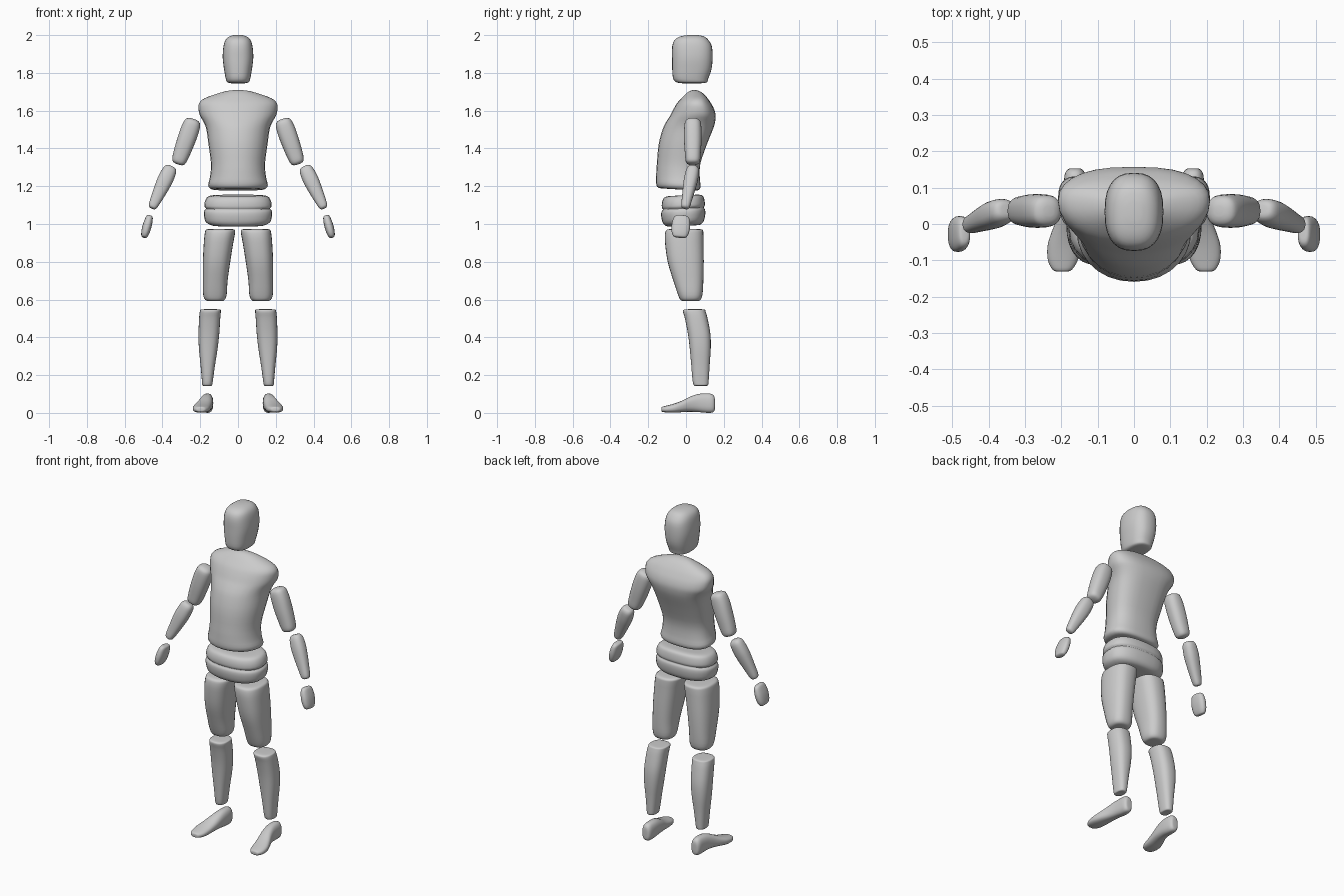
import bpy, bmesh, math
from mathutils import Vector, Matrix

SEG = 28
grey = bpy.data.materials.new("plain grey")
grey.diffuse_color = (0.6, 0.6, 0.6, 1)


def spline(rows, sub=3):
    """Catmull-Rom refinement of a list of equal-length rows."""
    out = []
    for i in range(len(rows) - 1):
        a, b, c, d = (rows[max(0, min(len(rows) - 1, i + k))] for k in (-1, 0, 1, 2))
        for s in range(sub):
            t = s / sub
            out.append([0.5 * (2 * q + (r - p) * t + (2 * p - 5 * q + 4 * r - w) * t * t
                               + (3 * q - p - 3 * r + w) * t ** 3)
                        for p, q, r, w in zip(a, b, c, d)])
    return out + [rows[-1]]


def power(v, n):
    return math.copysign(abs(v) ** (2 / n), v)


def skin(name, rings, angle=50):
    bm = bmesh.new()
    loops = [[bm.verts.new(p) for p in ring] for ring in rings]
    for a, b in zip(loops, loops[1:]):
        for i in range(SEG):
            j = (i + 1) % SEG
            bm.faces.new((a[i], a[j], b[j], b[i]))
    bm.faces.new(loops[0])
    bm.faces.new(loops[-1])
    bmesh.ops.recalc_face_normals(bm, faces=bm.faces)
    me = bpy.data.meshes.new(name)
    bm.to_mesh(me)
    bm.free()
    me.materials.append(grey)
    ob = bpy.data.objects.new(name, me)
    bpy.context.collection.objects.link(ob)
    bpy.ops.object.select_all(action='DESELECT')
    ob.select_set(True)
    bpy.context.view_layer.objects.active = ob
    bpy.ops.object.shade_smooth_by_angle(angle=math.radians(angle))


def loft(name, rows, front=2.3, back=2.3, frame=Matrix(), pair=False, wide=None, tilt=0):
    """Rows are height, x min, x max, y min, y max; wide is the share of depth where it is widest."""
    rings = []
    for h, x0, x1, y0, y1 in spline(rows):
        ring = []
        yc = y0 + (y1 - y0) * (0.5 if wide is None else wide)
        for i in range(SEG):
            a = 2 * math.pi * i / SEG
            c, s = math.cos(a), math.sin(a)
            n = back if s > 0 else front
            y = yc + power(s, n) * ((y1 - yc) if s > 0 else (yc - y0))
            x = (x0 + x1) / 2 + power(c, n) * (x1 - x0) / 2
            lean = tilt * (y - yc) if h < 1.3 else 0
            ring.append(frame @ Vector((x, y, h + lean)))
        rings.append(ring)
    if not pair:
        skin(name, rings)
        return
    skin("left_" + name, rings)
    skin("right_" + name, [[Vector((-p.x, p.y, p.z)) for p in r] for r in rings])


def limb(name, p0, p1, radii, n=2.4):
    """Rounded arm segment between two points; radii are share, width, depth."""
    p0, p1 = Vector(p0), Vector(p1)
    z = (p1 - p0).normalized()
    x = Vector((0, 1, 0)).cross(z).normalized()
    y = z.cross(x)
    frame = Matrix((x, y, z)).transposed().to_4x4()
    frame.translation = p0
    length = (p1 - p0).length
    rows = [(t * length, -w, w, -d, d) for t, w, d in radii]
    loft(name, rows, n, n, frame, True)


def sym(rows):
    return [(z, -w, w, a, b) for z, w, a, b in rows]


# Head
loft("head", sym([
    (1.745, .035, -.02, .08), (1.75, .056, -.05, .11), (1.77, .065, -.068, .118),
    (1.82, .074, -.073, .135), (1.88, .081, -.074, .141), (1.94, .077, -.073, .137),
    (1.975, .066, -.06, .118), (1.993, .045, -.03, .095), (2.0, .02, .01, .06)]),
    2.5, 2.5)

# Torso with broad shoulders
loft("torso", sym([
    (1.182, .10, -.10, .03), (1.184, .14, -.145, .065), (1.205, .158, -.158, .077),
    (1.25, .148, -.158, .073), (1.32, .143, -.154, .076), (1.42, .156, -.145, .11),
    (1.50, .167, -.124, .142), (1.54, .182, -.105, .154), (1.575, .202, -.083, .157),
    (1.61, .209, -.065, .148), (1.64, .205, -.047, .132), (1.665, .178, -.025, .115),
    (1.69, .11, .0, .092), (1.704, .06, .02, .07), (1.709, .02, .035, .05)]),
    2.1, 2.6, wide=.6, tilt=-.06)

# Hips in two bulging bands
loft("hips", sym([
    (.99, .09, -.06, .04), (.992, .135, -.10, .075), (1.01, .17, -.122, .094),
    (1.045, .18, -.131, .102), (1.07, .179, -.130, .101), (1.082, .170, -.122, .094),
    (1.094, .178, -.128, .1), (1.12, .175, -.127, .098), (1.143, .162, -.117, .09),
    (1.151, .135, -.095, .07), (1.152, .09, -.06, .04)]),
    2.3, 2.6, tilt=.05)

# Legs
loft("thigh", [
    (.592, .09, .15, -.01, .055), (.597, .072, .172, -.028, .075), (.625, .06, .184, -.042, .087),
    (.70, .055, .186, -.067, .092), (.80, .041, .186, -.097, .094), (.90, .025, .181, -.111, .093),
    (.95, .016, .176, -.111, .092), (.97, .018, .168, -.10, .086), (.974, .05, .14, -.06, .05)],
    2.5, 2.5, pair=True)
loft("shin", [
    (.144, .148, .178, .055, .10), (.146, .138, .188, .042, .116), (.17, .133, .191, .035, .12),
    (.25, .122, .198, .028, .125), (.34, .108, .207, .02, .131), (.42, .099, .209, .01, .129),
    (.50, .094, .206, -.006, .114), (.537, .091, .202, -.016, .104), (.547, .095, .196, -.008, .098),
    (.549, .12, .17, .02, .075)],
    2.5, 2.5, pair=True)

# Feet, lofted from toe to heel with x width and z height
foot_frame = Matrix(((1, 0, 0, 0), (0, 0, 1, 0), (0, 1, 0, 0), (0, 0, 0, 1)))
loft("foot", [
    (-.131, .185, .21, .012, .025), (-.126, .171, .224, .006, .032), (-.10, .155, .237, .002, .039),
    (-.06, .147, .238, .001, .05), (-.02, .141, .226, .004, .065), (.02, .135, .21, .006, .085),
    (.06, .132, .199, .005, .099), (.10, .131, .194, .001, .103), (.135, .134, .191, .001, .1),
    (.15, .142, .183, .01, .086), (.153, .152, .172, .03, .065)],
    2.6, 2.4, foot_frame, True)

# Arms
limb("upper_arm", (.234, .036, 1.556), (.319, .036, 1.316), [
    (0, .014, .014), (.02, .03, .03), (.08, .043, .042), (.25, .049, .046), (.5, .048, .046),
    (.75, .044, .042), (.92, .038, .038), (.98, .028, .028), (1, .012, .012)])
limb("forearm", (.352, .04, 1.305), (.456, -.005, 1.083), [
    (0, .014, .012), (.02, .027, .024), (.1, .037, .034), (.3, .041, .037), (.5, .038, .034),
    (.75, .031, .028), (.92, .025, .024), (.98, .019, .019), (1, .01, .01)])
limb("hand", (.466, -.022, 1.045), (.498, -.033, .928), [
    (0, .008, .018), (.03, .015, .032), (.15, .02, .043), (.45, .024, .049),
    (.75, .022, .046), (.93, .017, .037), (.98, .012, .028), (1, .006, .014)], 2.5)
